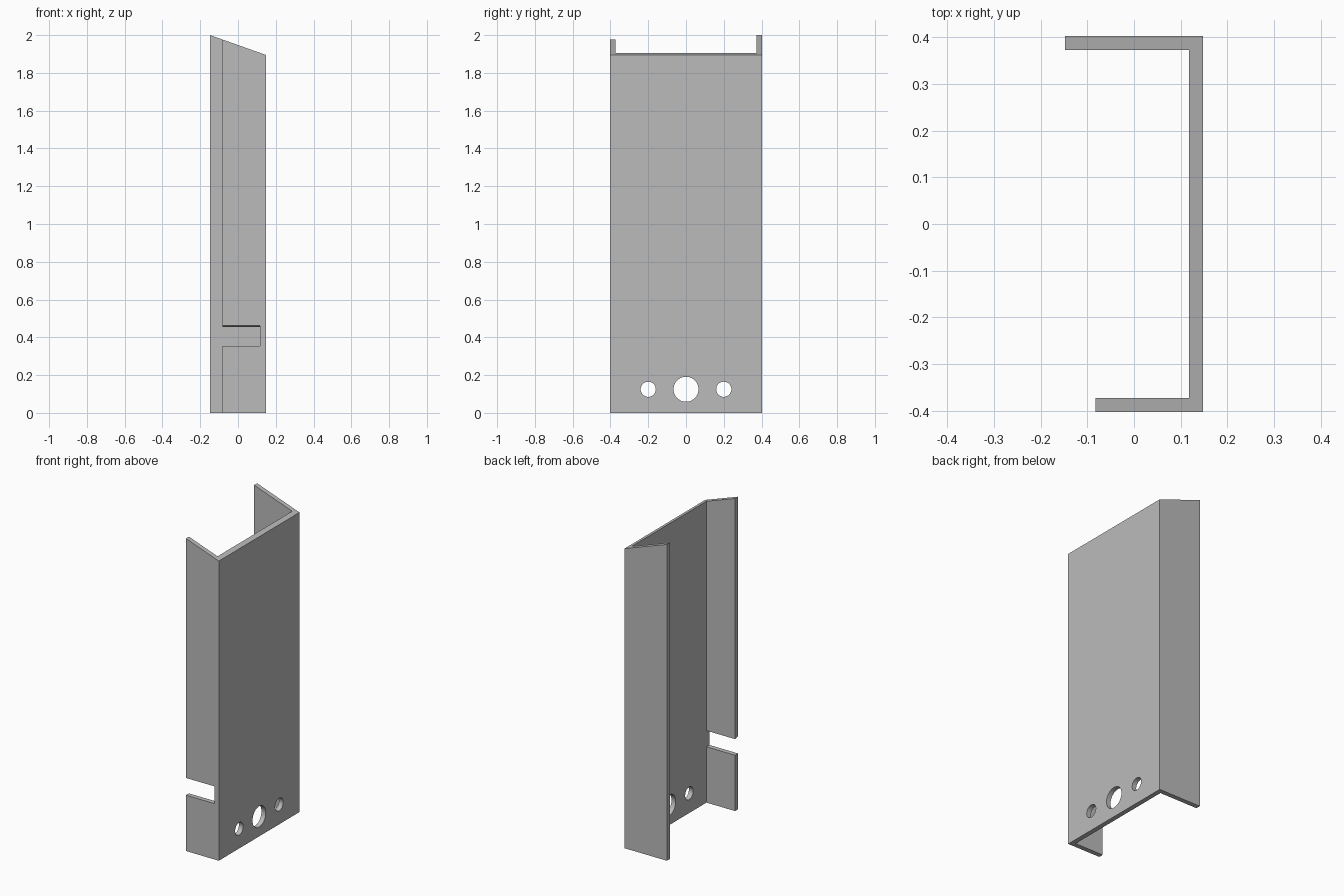
import bpy
import bmesh
from mathutils import Matrix, Vector

cube = bpy.data.objects.get("Cube")
if cube:
    bpy.data.objects.remove(cube, do_unlink=True)

HALF_X, HALF_Y, WALL = 0.148, 0.403, 0.03
INNER_X = HALF_X - WALL
FRONT_EDGE = -0.082

steel = bpy.data.materials.new("plain_grey")
steel.use_nodes = True
grey = (0.5, 0.5, 0.5, 1)
steel.diffuse_color = grey
steel.node_tree.nodes["Principled BSDF"].inputs["Base Color"].default_value = grey


def make_object(name, bm):
    bmesh.ops.recalc_face_normals(bm, faces=bm.faces)
    mesh = bpy.data.meshes.new(name)
    bm.to_mesh(mesh)
    bm.free()
    mesh.materials.append(steel)
    obj = bpy.data.objects.new(name, mesh)
    bpy.context.collection.objects.link(obj)
    return obj


def prism(points, direction):
    """Extrude a closed outline along a direction."""
    bm = bmesh.new()
    face = bm.faces.new([bm.verts.new(p) for p in points])
    new = bmesh.ops.extrude_face_region(bm, geom=[face])["geom"]
    verts = [v for v in new if isinstance(v, bmesh.types.BMVert)]
    bmesh.ops.translate(bm, verts=verts, vec=direction)
    return bm


def cut(target, cutter):
    mod = target.modifiers.new("cut", "BOOLEAN")
    mod.operation = "DIFFERENCE"
    mod.solver = "EXACT"
    mod.object = cutter
    bpy.context.view_layer.objects.active = target
    bpy.ops.object.modifier_apply(modifier=mod.name)
    bpy.data.objects.remove(cutter, do_unlink=True)


# Channel: wide web with a deep back flange and a shorter front flange
outline = [
    (-HALF_X, HALF_Y), (HALF_X, HALF_Y), (HALF_X, -HALF_Y), (FRONT_EDGE, -HALF_Y),
    (FRONT_EDGE, -HALF_Y + WALL), (INNER_X, -HALF_Y + WALL),
    (INNER_X, HALF_Y - WALL), (-HALF_X, HALF_Y - WALL),
]
bm = prism([(x, y, 0) for x, y in outline], (0, 0, 2.1))

# Sloping top, highest at the open side
slope = Vector((0.105, 0, 2 * HALF_X))
cut_result = bmesh.ops.bisect_plane(
    bm, geom=bm.verts[:] + bm.edges[:] + bm.faces[:],
    plane_co=(-HALF_X, 0, 2), plane_no=slope, clear_outer=True)
rim = [e for e in cut_result["geom_cut"] if isinstance(e, bmesh.types.BMEdge)]
bmesh.ops.contextual_create(bm, geom=rim)
channel = make_object("channel", bm)

# Slot in the front flange, with a slightly bevelled upper edge
slot = [(-0.45, 0.353), (-0.36, 0.353), (-0.36, 0.452), (-0.45, 0.473)]
cut(channel, make_object("slot_cutter", prism(
    [(-0.2, y, z) for y, z in slot], (0.2 + INNER_X - 0.0005, 0, 0))))

# Three round holes low in the web
for y, radius in ((-0.2, 0.04), (0, 0.066), (0.2, 0.04)):
    bm = bmesh.new()
    place = Matrix.Translation((0.133, y, 0.125)) @ Matrix.Rotation(1.5707963, 4, "Y")
    bmesh.ops.create_cone(bm, cap_ends=True, segments=48, radius1=radius,
                          radius2=radius, depth=0.1, matrix=place)
    cut(channel, make_object("hole_cutter", bm))

# Smooth hole walls, sharp bends
bpy.ops.object.select_all(action="DESELECT")
channel.select_set(True)
bpy.context.view_layer.objects.active = channel
bpy.ops.object.shade_smooth_by_angle()
